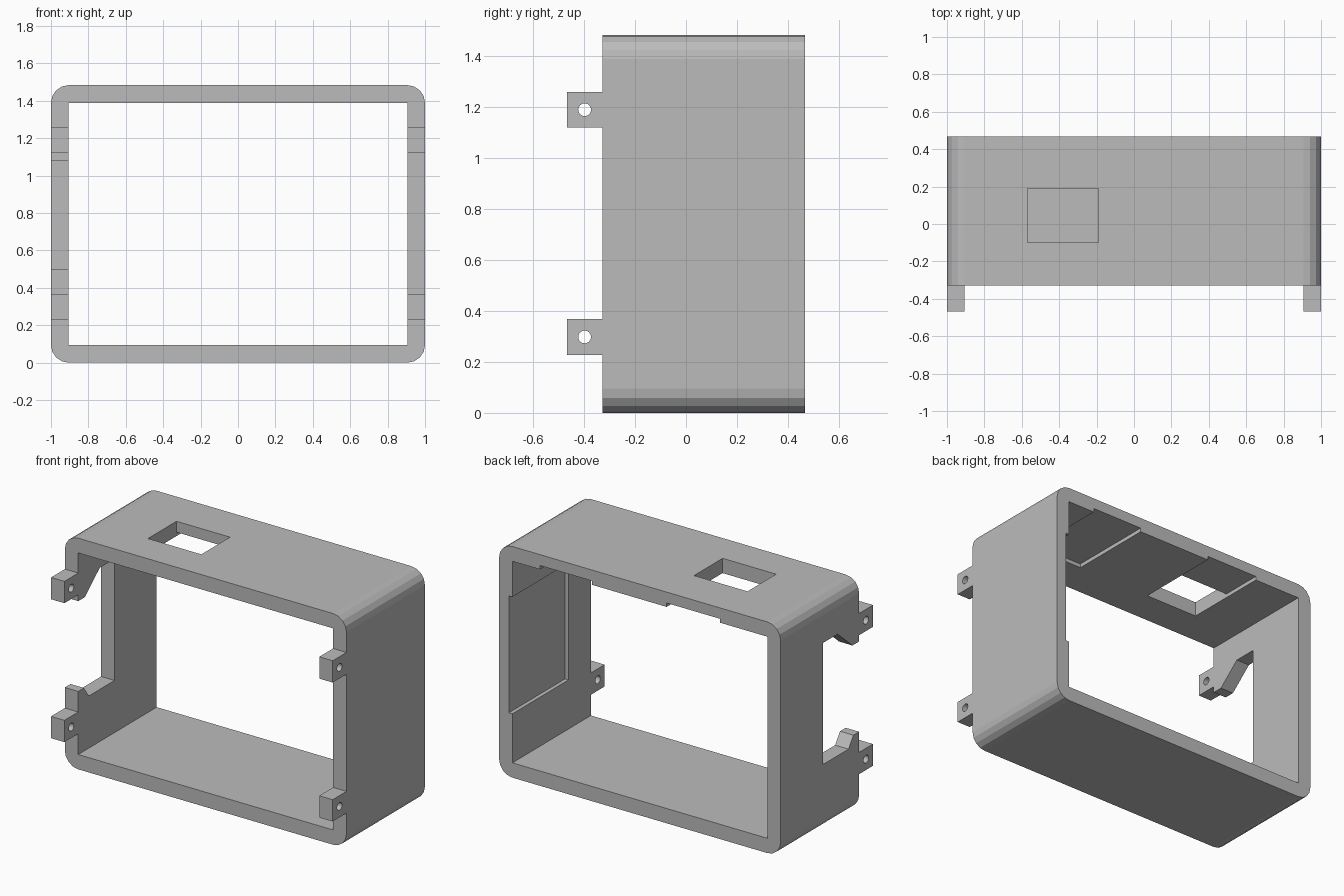
import bpy
import bmesh
from math import cos, sin, pi
from mathutils import Vector

cube = bpy.data.objects.get("Cube")
if cube:
    bpy.data.objects.remove(cube, do_unlink=True)

grey = bpy.data.materials.new("plain grey")
grey.use_nodes = True
colour = (0.5, 0.5, 0.5, 1)
grey.diffuse_color = colour
grey.node_tree.nodes["Principled BSDF"].inputs["Base Color"].default_value = colour

# Overall sizes
HALF_X, HEIGHT, WALL, RADIUS = 1.0, 1.484, 0.095, 0.095
FRONT, BACK, TAB_FRONT = -0.328, 0.468, -0.468
IN_X, IN_TOP = HALF_X - WALL, HEIGHT - WALL
OVER = 0.1


def prism(name, profile, axis, start, end):
    """Extrude a flat profile along x (profile is y, z) or y (profile is x, z)."""
    def place(p, depth):
        return Vector((depth, *p)) if axis == "x" else Vector((p[0], depth, p[1]))
    bm = bmesh.new()
    face = bm.faces.new([bm.verts.new(place(p, start)) for p in profile])
    moved = bmesh.ops.extrude_face_region(bm, geom=[face])["geom"]
    verts = [g for g in moved if isinstance(g, bmesh.types.BMVert)]
    shift = place((0, 0), end - start)
    bmesh.ops.translate(bm, verts=verts, vec=shift)
    bmesh.ops.recalc_face_normals(bm, faces=bm.faces)
    mesh = bpy.data.meshes.new(name)
    bm.to_mesh(mesh)
    bm.free()
    mesh.materials.append(grey)
    obj = bpy.data.objects.new(name, mesh)
    bpy.context.collection.objects.link(obj)
    return obj


def rect(a0, a1, b0, b1):
    return [(a0, b0), (a1, b0), (a1, b1), (a0, b1)]


def circle(a, b, r, n):
    return [(a + r * cos(2 * pi * i / n), b + r * sin(2 * pi * i / n)) for i in range(n)]


def cut(target, cutter):
    cutter.hide_render = True
    mod = target.modifiers.new("cut", "BOOLEAN")
    mod.operation, mod.solver, mod.object = "DIFFERENCE", "EXACT", cutter
    bpy.context.view_layer.objects.active = target
    bpy.ops.object.modifier_apply(modifier=mod.name)
    bpy.data.objects.remove(cutter, do_unlink=True)


# Frame with rounded outer corners and square inner ones
outline = []
corners = [(1, HEIGHT - RADIUS), (-1, HEIGHT - RADIUS), (-1, RADIUS), (1, RADIUS)]
for quarter, (side, z) in enumerate(corners):
    for step in range(5):
        a = (quarter + step / 4) * pi / 2
        outline.append((side * (HALF_X - RADIUS) + RADIUS * cos(a), z + RADIUS * sin(a)))
frame = prism("frame", outline, "y", FRONT, BACK)
cut(frame, prism("opening", rect(-IN_X, IN_X, WALL, IN_TOP), "y", FRONT - OVER, BACK + OVER))

# Window through the top, and shallow recesses under it, open at the back
WINDOW = (-0.57, -0.19)
cut(frame, prism("window", rect(*WINDOW, IN_TOP - OVER, HEIGHT + OVER), "y", -0.1, 0.19))
for x0, x1 in (WINDOW, (0.34, 0.71)):
    cut(frame, prism("top_recess", rect(x0, x1, IN_TOP - OVER, IN_TOP + 0.025), "y", -0.1, BACK + OVER))

# Shallow recess inside the left wall, open at the back
cut(frame, prism("side_recess", rect(-0.1, BACK + OVER, 0.41, 1.16), "x", IN_X - OVER, IN_X + 0.025))

# Large notch in the right wall, open at the front, with sloped lips
notch = [(0.04, 0.43), (0.04, 1.21), (-0.11, 1.21), (-0.26, 1.08),
         (FRONT - OVER, 1.08), (FRONT - OVER, 0.5), (-0.27, 0.5), (-0.22, 0.43)]
cut(frame, prism("notch", notch, "x", -HALF_X - OVER, -IN_X + 0.05))

# Four mounting tabs with screw holes
for side, x0 in (("left", IN_X), ("right", -HALF_X)):
    for level, z in (("lower", 0.298), ("upper", 1.19)):
        tab = prism(f"{side}_{level}_tab", rect(TAB_FRONT, FRONT, z - 0.07, z + 0.07), "x", x0, x0 + WALL)
        hole = prism("hole", circle(-0.398, z, 0.025, 24), "x", x0 - OVER, x0 + WALL + OVER)
        cut(tab, hole)
